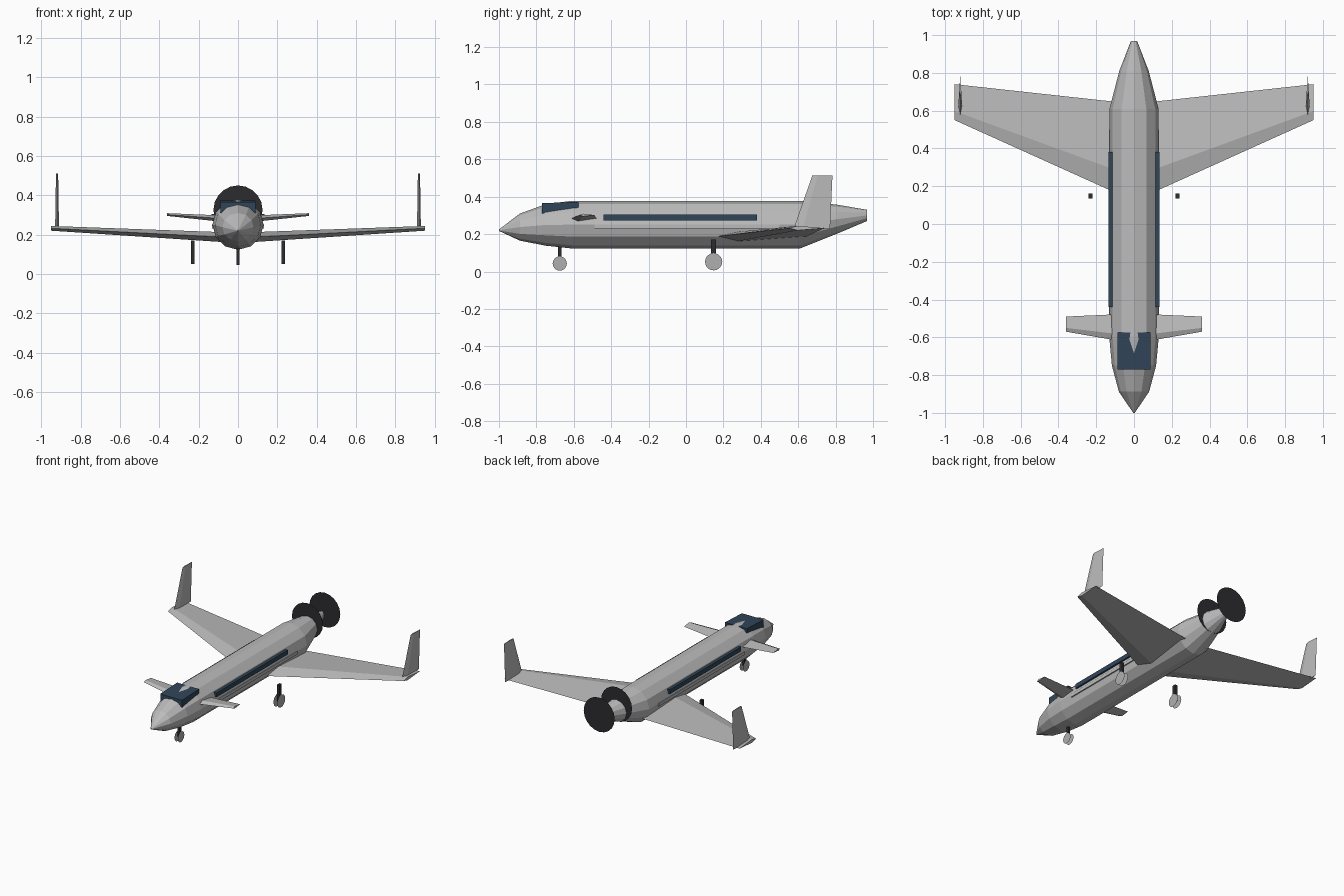
import bpy
import bmesh
from math import sin, cos, pi
from mathutils import Vector

old = bpy.data.objects.get("Cube")
if old:
    bpy.data.objects.remove(old, do_unlink=True)


def material(name, rgb):
    m = bpy.data.materials.new(name)
    m.use_nodes = True
    m.diffuse_color = (*rgb, 1)
    m.node_tree.nodes["Principled BSDF"].inputs["Base Color"].default_value = (*rgb, 1)
    return m


GREY = material("light grey paint", (0.5, 0.5, 0.5))
TYRE = material("wheel grey", (0.43, 0.43, 0.43))
GLASS = material("dark blue glass", (0.03, 0.06, 0.1))
DARK = material("dark charcoal", (0.025, 0.025, 0.03))


def finish(name, bm, mat):
    bmesh.ops.recalc_face_normals(bm, faces=bm.faces)
    mesh = bpy.data.meshes.new(name)
    bm.to_mesh(mesh)
    bm.free()
    mesh.materials.append(mat)
    obj = bpy.data.objects.new(name, mesh)
    bpy.context.collection.objects.link(obj)
    return obj


def loft(name, sections, mat):
    """Skin a closed solid through rings that have equal point counts."""
    bm = bmesh.new()
    rings = [[bm.verts.new(p) for p in ring] for ring in sections]
    n = len(rings[0])
    for a, b in zip(rings, rings[1:]):
        for i in range(n):
            j = (i + 1) % n
            bm.faces.new((a[i], a[j], b[j], b[i]))
    bm.faces.new(rings[0])
    bm.faces.new(rings[-1])
    return finish(name, bm, mat)


def box(name, x, y, z, mat):
    rings = [[(x[0], b, z[0]), (x[1], b, z[0]), (x[1], b, z[1]), (x[0], b, z[1])] for b in y]
    return loft(name, rings, mat)


def disc(name, centre, radius, axis, mat, sides=20):
    bm = bmesh.new()
    ring = []
    for i in range(sides):
        u, v = radius * cos(2 * pi * i / sides), radius * sin(2 * pi * i / sides)
        offset = (0, u, v) if axis == "x" else (u, 0, v)
        ring.append(bm.verts.new(Vector(centre) + Vector(offset)))
    bm.faces.new(ring)
    return finish(name, bm, mat)


def foil(lead, trail, thick, across):
    """Four-point wing section, thickest a quarter of the way back."""
    lead, trail = Vector(lead), Vector(trail)
    mid = lead.lerp(trail, 0.25)
    half = Vector(across) * thick / 2
    return [lead, mid + half, trail, mid - half]


# Fuselage: y, half width, bottom, top
stations = [(-1, 0.004, 0.217, 0.225), (-0.888, 0.08, 0.165, 0.31),
            (-0.75, 0.117, 0.138, 0.36), (-0.61, 0.13, 0.123, 0.378),
            (0.61, 0.13, 0.123, 0.378), (0.81, 0.078, 0.203, 0.357),
            (0.968, 0.017, 0.27, 0.33)]
rings = []
for y, w, low, top in stations:
    angles = [2 * pi * i / 12 for i in range(12)]
    rings.append([(w * cos(a), y, (low + top) / 2 + (top - low) / 2 * sin(a)) for a in angles])
loft("fuselage", rings, GREY)

# Cockpit glazing
loft("cockpit_glass", [
    [(-0.088, y, low), (0.088, y, low), (0.088, y, top), (-0.088, y, top)]
    for y, low, top in ((-0.77, 0.31, 0.365), (-0.575, 0.342, 0.373))], GLASS)

for side, s in (("left", 1), ("right", -1)):
    # Lifting surfaces
    up = (0, 0, 1)
    loft(side + "_wing", [foil((s * 0.09, 0.162, 0.188), (s * 0.09, 0.646, 0.188), 0.05, up),
                          foil((s * 0.95, 0.55, 0.232), (s * 0.95, 0.74, 0.232), 0.024, up)], GREY)
    loft(side + "_canard", [foil((s * 0.09, -0.617, 0.282), (s * 0.09, -0.478, 0.282), 0.032, up),
                            foil((s * 0.36, -0.57, 0.302), (s * 0.36, -0.49, 0.302), 0.014, up)], GREY)
    out = (1, 0, 0)
    loft(side + "_winglet", [foil((s * 0.92, 0.575, 0.228), (s * 0.92, 0.77, 0.228), 0.02, out),
                             foil((s * 0.92, 0.675, 0.512), (s * 0.92, 0.783, 0.512), 0.011, out)], GREY)
    # Cabin window band and the ledge below it
    box(side + "_window_band", (s * 0.115, s * 0.136), (-0.44, 0.38), (0.274, 0.306), GLASS)
    box(side + "_side_ledge", (s * 0.11, s * 0.133), (-0.49, 0.5), (0.23, 0.252), GREY)
    # Main landing gear
    x = s * 0.23
    box(side + "_main_strut", (x - 0.01, x + 0.01), (0.135, 0.161), (0.05, 0.17), DARK)
    for k in (-1, 1):
        disc(side + "_main_wheel", (x + k * 0.015, 0.148, 0.052), 0.046, "x", TYRE)

# Nose gear
box("nose_strut", (-0.008, 0.008), (-0.685, -0.665), (0.045, 0.15), DARK)
for k in (-1, 1):
    disc("nose_wheel", (k * 0.013, -0.675, 0.043), 0.038, "x", TYRE)

# Spinning propeller discs around the tail
for name, y in (("front_propeller", 0.8), ("rear_propeller", 1.0)):
    disc(name, (0, y, 0.325), 0.125, "y", DARK)
